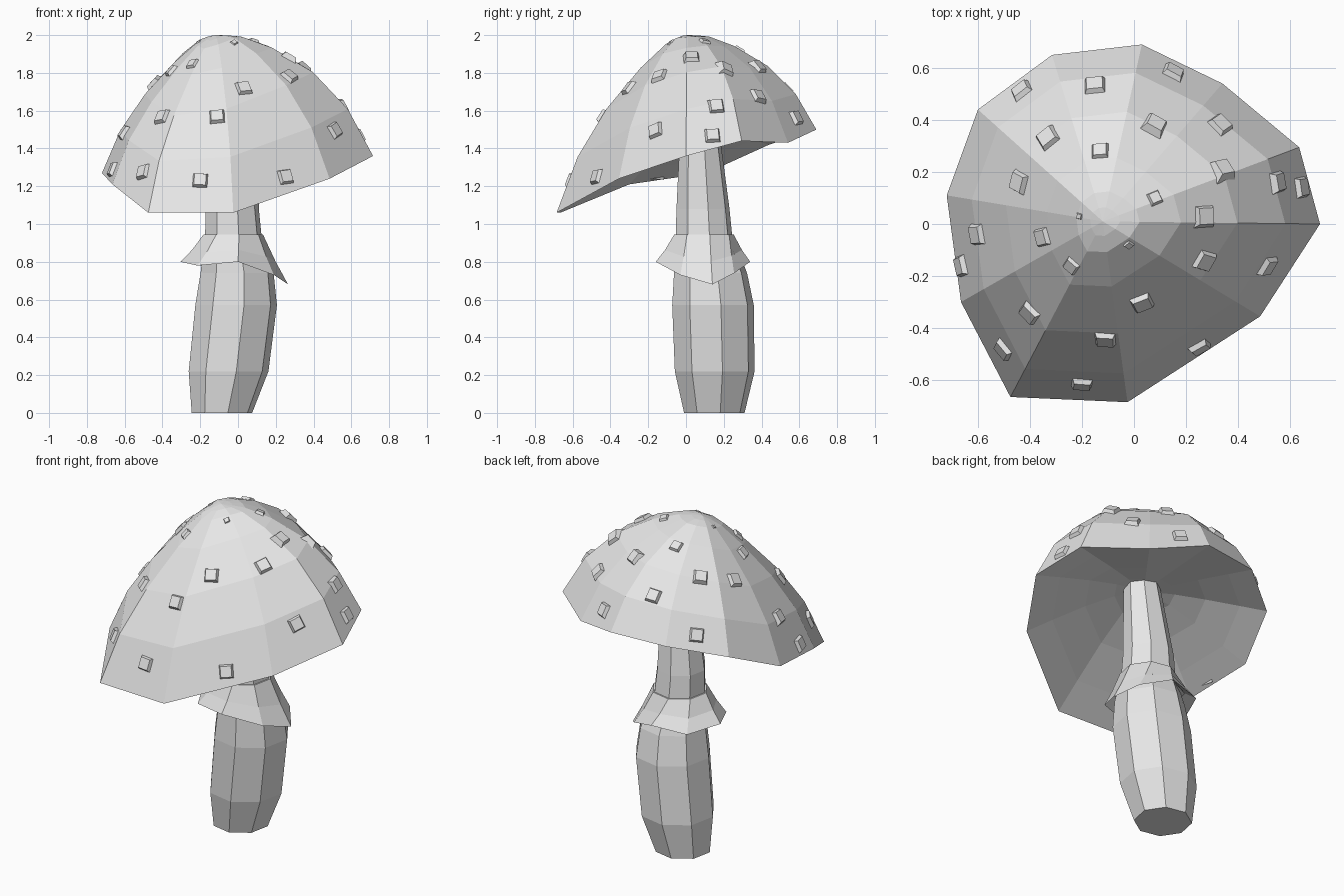
import bpy, bmesh
from math import cos, sin, radians
from mathutils import Vector, Matrix
from mathutils.bvhtree import BVHTree

cube = bpy.data.objects.get("Cube")
if cube:
    bpy.data.objects.remove(cube, do_unlink=True)

COLOUR = (0.8, 0.8, 0.8, 1)
grey = bpy.data.materials.new("pale_grey")
grey.use_nodes = True
grey.diffuse_color = COLOUR
grey.node_tree.nodes["Principled BSDF"].inputs["Base Color"].default_value = COLOUR


def finish(name, bm):
    bmesh.ops.recalc_face_normals(bm, faces=bm.faces)
    mesh = bpy.data.meshes.new(name)
    bm.to_mesh(mesh)
    mesh.materials.append(grey)
    obj = bpy.data.objects.new(name, mesh)
    bpy.context.collection.objects.link(obj)


def loft(name, rings):
    """Skin a list of rings; a ring of one point closes to a tip."""
    bm = bmesh.new()
    rows = [[bm.verts.new(p) for p in ring] for ring in rings]
    for a, b in zip(rows, rows[1:]):
        n = max(len(a), len(b))
        for i in range(n):
            j = (i + 1) % n
            if len(a) == 1:
                bm.faces.new((a[0], b[i], b[j]))
            elif len(b) == 1:
                bm.faces.new((a[i], a[j], b[0]))
            else:
                bm.faces.new((a[i], a[j], b[j], b[i]))
    for row in (rows[0], rows[-1]):
        if len(row) > 2:
            bm.faces.new(row)
    finish(name, bm)
    return bm


def octagon(x, y, z, r):
    turns = [radians(11 + 45 * i) for i in range(8)]
    return [Vector((x + r * cos(t), y + r * sin(t), z)) for t in turns]


# Stalk: leaning eight-sided loft, bulging below the skirt
stalk_sections = [
    (-.085, .15, 0, .163), (-.05, .152, .22, .215), (-.01, .143, .57, .22),
    (-.005, .13, .74, .197), (-.025, .095, .94, .152), (-.03, .09, 1.08, .143),
    (.005, .07, 1.55, .1)]
loft("stalk", [octagon(*s) for s in stalk_sections]).free()

# Skirt: hollow flared collar with an uneven drooping hem
hem = [Vector(p) for p in (
    (.265, .14, .68), (.175, .255, .74), (0, .34, .8), (-.21, .29, .78),
    (-.305, .1, .8), (-.215, -.085, .78), (0, -.16, .8), (.19, -.03, .73))]
collar = octagon(-.025, .095, .945, .16)
flare = [h.lerp(c, .5) - Vector((0, 0, .01)) for h, c in zip(hem, collar)]
under = [h.lerp(c, .6) - Vector((0, 0, .05)) for h, c in zip(hem, collar)]
loft("skirt", [collar, flare, hem, under]).free()

# Cap: lopsided tilted rim, domed outside, shallow hollow underside
rim = [Vector(p) for p in (
    (.715, 0, 1.36), (.635, .295, 1.44), (.34, .54, 1.43), (.03, .69, 1.5),
    (-.315, .65, 1.49), (-.6, .44, 1.42), (-.72, .11, 1.27),
    (-.665, -.3, 1.21), (-.475, -.665, 1.06), (-.025, -.685, 1.06),
    (.485, -.355, 1.24))]
apex = Vector((-.12, .01, 2))
hollow = Vector((-.03, .05, 1.51))


def toward(centre, p, reach, drop):
    return Vector((centre.x + (p.x - centre.x) * reach,
                   centre.y + (p.y - centre.y) * reach,
                   centre.z + (p.z - centre.z) * drop))


def dome_point(p, f, drop):
    # The dome sags to the front right corner and swells on the far side
    lean = -p.x - .7 * p.y
    sag = lean * f * (1 - f) * (.38 if lean > 0 else .6 * f)
    return toward(apex, p, f, drop + sag)


dome = [(.08, .005), (.17, .025), (.36, .14), (.62, .37), (.84, .66)]
inside = [(.78, .72), (.5, .38), (.25, .13)]
cap_rings = [[apex]] + [[dome_point(p, *s) for p in rim] for s in dome] + [rim]
cap_rings += [[toward(hollow, p, *s) for p in rim] for s in inside] + [[hollow]]
cap_bm = loft("cap", cap_rings)

# Warts: flat tapered blocks set square to the cap, smaller near the top
spots = [
    (-.43, .51), (-.15, .53), (.15, .58), (.08, .38), (.33, .38), (.34, .21),
    (.55, .16), (.64, .14), (-.33, .33), (-.13, .28), (-.44, .16), (.08, .1),
    (.27, .03), (-.21, .03), (-.02, -.08), (-.24, -.16), (-.35, -.05),
    (-.6, -.04), (-.4, -.34), (.03, -.3), (.27, -.14), (.51, -.16),
    (-.11, -.44), (.25, -.47), (-.2, -.61), (-.5, -.48), (-.66, -.16)]
cap_bm.normal_update()
tree = BVHTree.FromBMesh(cap_bm)
warts = bmesh.new()
for x, y in spots:
    hit, normal, _, _ = tree.ray_cast(Vector((x, y, 3)), Vector((0, 0, -1)))
    size = min(.088, .25 * (hit - apex).length)
    side = normal.cross(hit - apex).normalized()
    basis = Matrix((side, normal.cross(side), normal)).transposed().to_4x4()
    bmesh.ops.create_cone(
        warts, cap_ends=True, segments=4, radius1=size * .75,
        radius2=size * .5, depth=size * .45,
        matrix=Matrix.Translation(hit) @ basis @ Matrix.Rotation(radians(45), 4, "Z"))
finish("warts", warts)
warts.free()
cap_bm.free()
